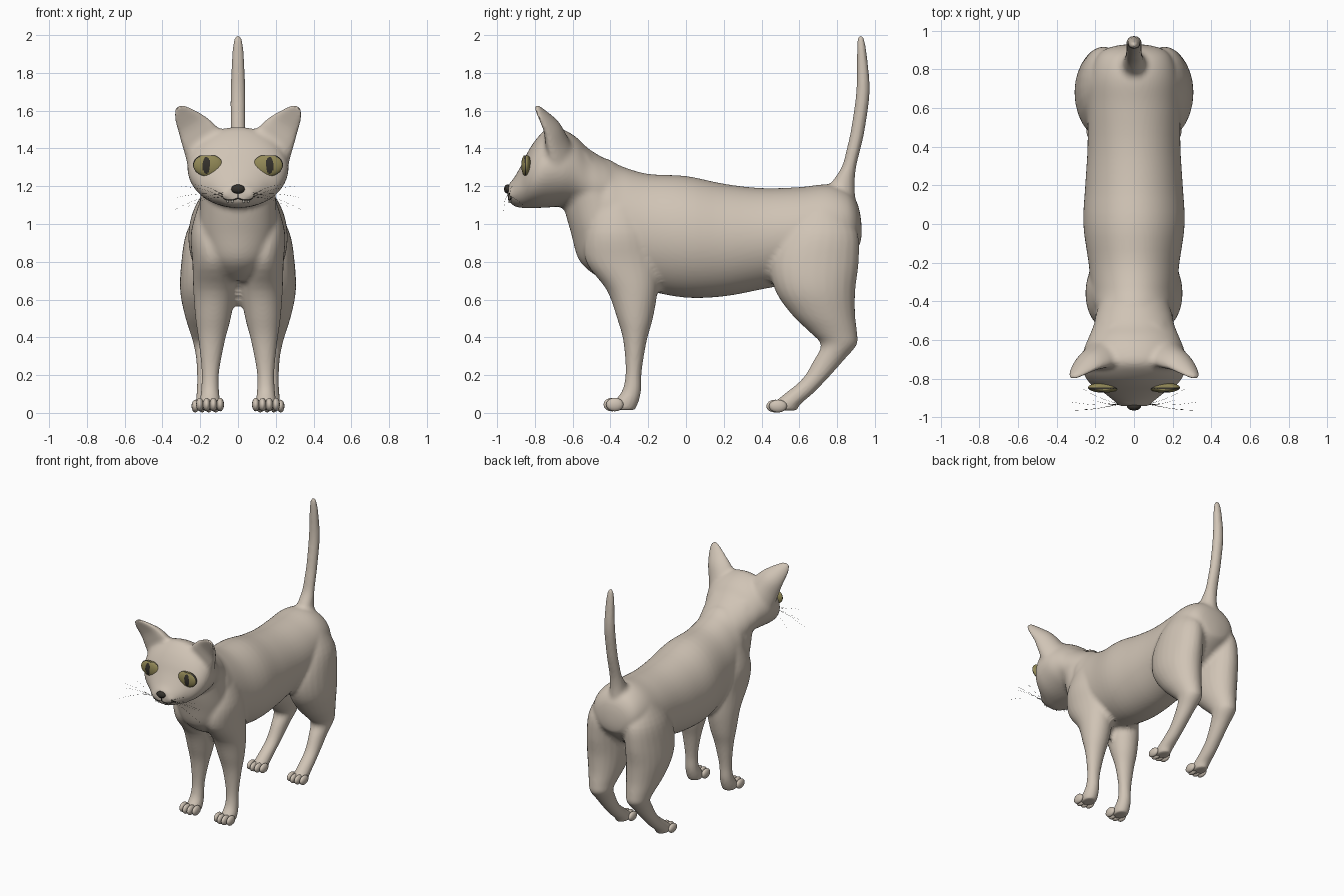
import bpy
import bmesh
from math import sin, cos, pi
from mathutils import Vector, Matrix
from mathutils.bvhtree import BVHTree

cube = bpy.data.objects.get("Cube")
if cube:
    bpy.data.objects.remove(cube)

X, Y, Z = Vector((1, 0, 0)), Vector((0, 1, 0)), Vector((0, 0, 1))


def material(name, r, g, b):
    m = bpy.data.materials.new(name)
    m.use_nodes = True
    m.diffuse_color = (r, g, b, 1)
    bsdf = m.node_tree.nodes["Principled BSDF"]
    bsdf.inputs["Base Color"].default_value = (r, g, b, 1)
    bsdf.inputs["Roughness"].default_value = 0.8
    return m


FUR = material("beige fur", 0.63, 0.55, 0.463)
IRIS = material("olive iris", 0.29, 0.25, 0.095)
DARK = material("dark brown", 0.035, 0.031, 0.025)
TOOTH = material("ivory", 0.8, 0.77, 0.68)


def spline(stations, steps):
    """Catmull-Rom interpolation of section tuples."""
    s = [Vector(p) for p in stations]
    s = [s[0]] + s + [s[-1]]
    out = []
    for a, b, c, d in zip(s, s[1:], s[2:], s[3:]):
        for i in range(steps):
            t = i / steps
            out.append(b + (c - a) * (t / 2) + (a * 2 - b * 5 + c * 4 - d) * (t * t / 2)
                       + (b * 3 - a - c * 3 + d) * (t ** 3 / 2))
    return out + [s[-1]]


def loft(bm, stations, u, v, side=1, bend=0, steps=4, n=24):
    """Skin elliptical sections (x, y, z, radius along u, radius along v)."""
    rings = []
    for x, y, z, ru, rv in spline(stations, steps):
        ring = []
        for k in range(n):
            a = 2 * pi * k / n
            p = Vector((x, y, z)) + u * (ru * cos(a)) + v * (rv * sin(a) + bend * ru * cos(a) ** 2)
            p.x *= side
            ring.append(bm.verts.new(p))
        rings.append(ring)
    for r, q in zip(rings, rings[1:]):
        for k in range(n):
            bm.faces.new((r[k], r[k - 1], q[k - 1], q[k]))
    bm.faces.new(rings[0])
    bm.faces.new(rings[-1])


def ball(bm, centre, size, tilt=0, segs=24):
    m = Matrix.Translation(centre) @ Matrix.Rotation(tilt, 4, 'Y') @ Matrix.Diagonal((*size, 1))
    bmesh.ops.create_uvsphere(bm, u_segments=segs, v_segments=segs // 2, radius=1, matrix=m)


def finish(bm, name, *mats):
    bmesh.ops.recalc_face_normals(bm, faces=bm.faces)
    me = bpy.data.meshes.new(name)
    bm.to_mesh(me)
    bm.free()
    for m in mats:
        me.materials.append(m)
    ob = bpy.data.objects.new(name, me)
    bpy.context.collection.objects.link(ob)
    me.polygons.foreach_set("use_smooth", [True] * len(me.polygons))
    return ob


# Torso
body = bmesh.new()
loft(body, [(0, -.54, 1.06, .13, .18), (0, -.44, 1.06, .2, .285), (0, -.34, .99, .22, .315),
            (0, -.2, .955, .235, .31), (0, 0, .932, .262, .322), (0, .2, .915, .252, .298),
            (0, .4, .922, .24, .268), (0, .6, .945, .24, .25), (0, .75, .975, .232, .235),
            (0, .85, 1, .2, .18), (0, .9, .995, .155, .13), (0, .922, .975, .09, .08),
            (0, .93, .965, .02, .02)], X, Z, n=64)
# Neck, and the head running back into it
loft(body, [(0, -.34, .7, .09, .09), (0, -.37, .75, .13, .14), (0, -.40, .82, .17, .172),
            (0, -.43, .95, .2, .178), (0, -.47, 1.1, .2, .178), (0, -.55, 1.3, .19, .125),
            (0, -.58, 1.38, .16, .085)], X, Y, n=48)
loft(body, [(0, -.3, 1.12, .1, .1), (0, -.38, 1.165, .165, .15), (0, -.46, 1.195, .195, .168),
            (0, -.52, 1.23, .208, .172), (0, -.58, 1.275, .232, .184), (0, -.65, 1.297, .26, .203),
            (0, -.72, 1.3, .268, .212), (0, -.78, 1.275, .258, .19), (0, -.83, 1.24, .222, .155),
            (0, -.87, 1.2, .16, .115), (0, -.91, 1.17, .11, .075), (0, -.94, 1.165, .06, .045)], X, Z, n=48)
# Tail
loft(body, [(0, .8, 1.1, .09, .1), (0, .825, 1.2, .06, .068), (0, .862, 1.3, .046, .039),
            (0, .888, 1.4, .042, .037), (0, .91, 1.5, .04, .037), (0, .937, 1.7, .04, .036),
            (0, .932, 1.88, .033, .028), (0, .926, 1.97, .024, .02), (0, .925, 2, .01, .01)], X, Y)

ear_across = Vector((.84, 0, -.54))
toes = bmesh.new()
for s in (1, -1):
    # Ears, cupped towards the front
    loft(body, [(.165, -.66, 1.37, .12, .075), (.197, -.685, 1.45, .11, .06), (.24, -.71, 1.52, .087, .045),
                (.28, -.747, 1.57, .062, .03), (.307, -.778, 1.607, .038, .018),
                (.318, -.79, 1.622, .018, .012)], ear_across, -Y, s, bend=.25)
    # Muzzle pads
    ball(body, (.048 * s, -.905, 1.16), (.055, .04, .042))
    # Front legs
    loft(body, [(.14, -.36, 1.1, .07, .12), (.15, -.36, .95, .1, .17), (.132, -.34, .8, .11, .19),
                (.125, -.285, .65, .112, .135), (.132, -.27, .5, .094, .095), (.139, -.27, .38, .07, .062),
                (.146, -.277, .22, .047, .043), (.148, -.287, .12, .048, .05), (.148, -.315, .06, .054, .065),
                (.148, -.33, .014, .05, .06)], X, Y, s)
    # Hind legs
    loft(body, [(.13, .72, 1.08, .08, .12), (.15, .707, .95, .125, .203), (.163, .68, .8, .137, .235),
                (.167, .684, .65, .14, .213), (.163, .728, .52, .12, .168), (.16, .785, .42, .092, .122),
                (.158, .81, .36, .077, .094), (.161, .757, .28, .06, .08), (.166, .682, .18, .051, .066),
                (.17, .595, .1, .05, .075), (.172, .53, .045, .053, .075), (.172, .52, .012, .046, .07)], X, Y, s)
    # Toes
    for i in range(4):
        o = (i - 1.5) * .036
        back = abs(i - 1.5) * .014
        ball(toes, ((.148 + o) * s, -.398 + back, .044), (.02, .046, .036), segs=16)
        ball(toes, ((.172 + o) * s, .466 + back, .036), (.02, .048, .034), segs=16)
finish(toes, "toes", FUR)

# Fuse the forms into one skin, filling the creases by swelling and shrinking it
cat = finish(body, "body", FUR)
bpy.context.view_layer.objects.active = cat
cat.select_set(True)
for swell in (.022, -.022):
    remesh = cat.modifiers.new("fuse", 'REMESH')
    remesh.mode, remesh.voxel_size, remesh.use_smooth_shade = 'VOXEL', .0095, True
    relax = cat.modifiers.new("relax", 'SMOOTH')
    relax.factor, relax.iterations = .5, 5
    offset = cat.modifiers.new("offset", 'DISPLACE')
    offset.strength, offset.mid_level = swell, 0
    for m in ("fuse", "relax", "offset"):
        bpy.ops.object.modifier_apply(modifier=m)
cat.data.polygons.foreach_set("use_smooth", [True] * len(cat.data.polygons))
skin = BVHTree.FromPolygons([v.co for v in cat.data.vertices], [p.vertices for p in cat.data.polygons])


def on_face(x, z):
    hit = skin.ray_cast(Vector((x, -2, z)), Y)[0]
    return hit if hit else Vector((x, -.9, z))


# Eyes with flattened upper lids, dark rims and upright pupils
for s, label in ((1, "left"), (-1, "right")):
    bm = bmesh.new()
    centre = Vector((.157 * s, -.846, 1.31))
    ball(bm, centre, (.081, .026, .06), -.1 * s, 64)
    for f in bm.faces:
        d = f.calc_center_median() - centre
        pupil = ((d.x - .01 * s) / .02) ** 2 + (d.z / .045) ** 2 < 1
        rim = (d.x / .081) ** 2 + (d.z / .06) ** 2 > .9
        f.material_index = int(d.y < 0 and (pupil or rim))
    for v in bm.verts:
        v.co.z = min(v.co.z, centre.z + .052)
    finish(bm, label + "_eye", IRIS, DARK)

# Nose
bm = bmesh.new()
ball(bm, on_face(0, 1.185) + Vector((0, -.004, 0)), (.036, .02, .024))
finish(bm, "nose", DARK)

# Mouth line
bm = bmesh.new()
loft(bm, [(*on_face(0, z), .003, .004) for z in (1.175, 1.155, 1.135)], X, Y, n=8)
for s in (1, -1):
    loft(bm, [(*on_face(x * s, z), .004, .003)
              for x, z in ((0, 1.136), (.03, 1.127), (.06, 1.128), (.08, 1.138))], Y, Z, n=8)
finish(bm, "mouth", DARK)

# Small fangs
bm = bmesh.new()
for s in (1, -1):
    for x in (.03, .055):
        p = on_face(x * s, 1.122)
        loft(bm, [(p.x, p.y, 1.127, .008, .006), (p.x, p.y - .003, 1.11, .002, .002)], X, Y, n=8)
finish(bm, "teeth", TOOTH)

# Whiskers
bm = bmesh.new()
for s in (1, -1):
    for i, (tx, ty, tz) in enumerate(((.3, -.96, 1.2), (.33, -.92, 1.14), (.35, -.965, 1.07),
                                      (.27, -.85, 1.09), (.24, -.9, 1.21))):
        root = on_face(.08 * s, 1.145 + .01 * (i % 3))
        tip = Vector((tx * s, ty, tz))
        mid = (root + tip) / 2 + Vector((0, -.008, .012))
        loft(bm, [(*root, .0008, .0008), (*mid, .0005, .0005), (*tip, .0003, .0003)], Y, Z, n=6)
finish(bm, "whiskers", DARK)
